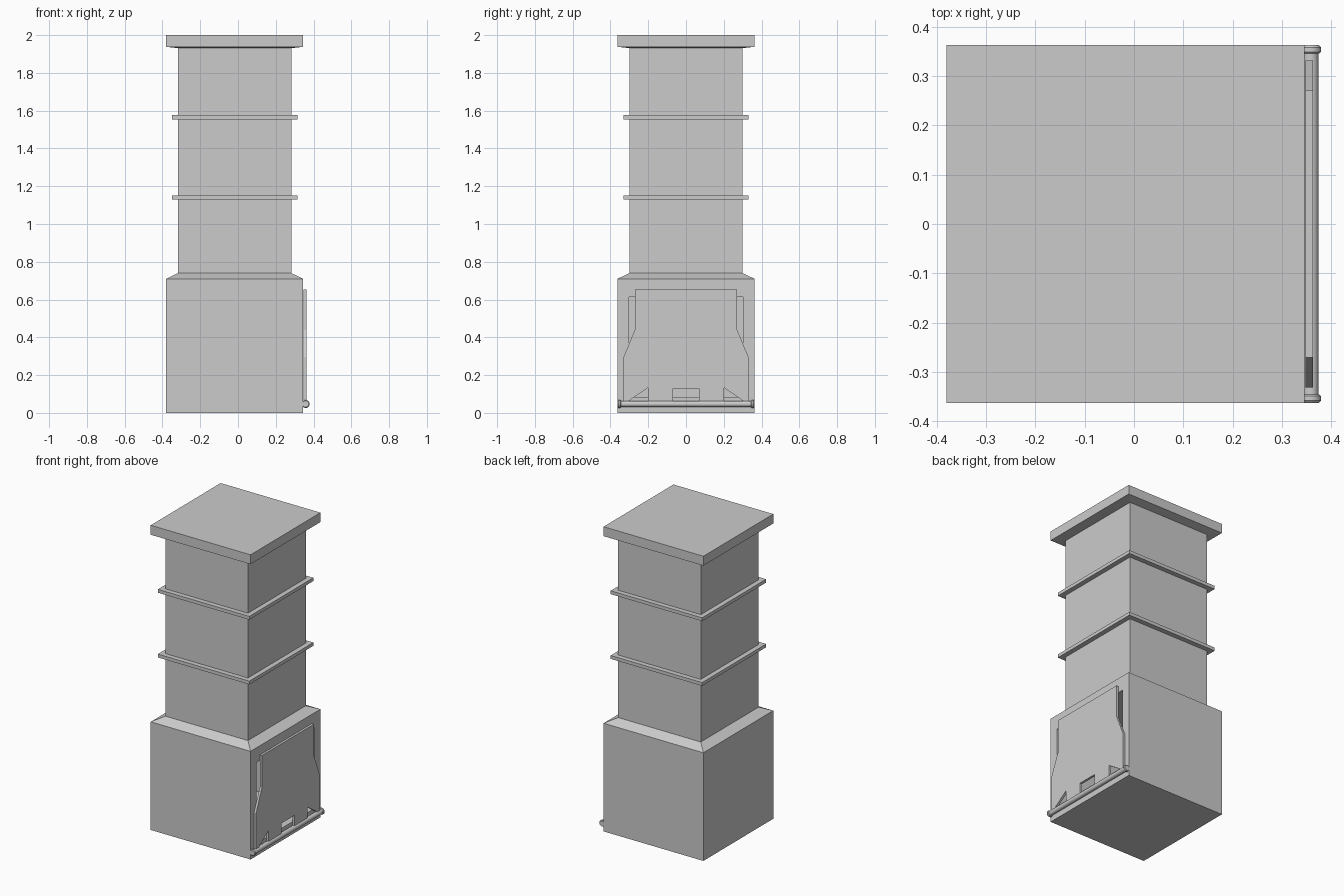
import bpy, bmesh, math

if "Cube" in bpy.data.objects:
    bpy.data.objects.remove(bpy.data.objects["Cube"])

CX = -0.0175          # column axis, shifted left because the door sticks out
FACE = 0.345          # x of the wall carrying the door


def make_object(name, bm):
    bmesh.ops.recalc_face_normals(bm, faces=bm.faces)
    mesh = bpy.data.meshes.new(name)
    bm.to_mesh(mesh)
    bm.free()
    obj = bpy.data.objects.new(name, mesh)
    bpy.context.collection.objects.link(obj)
    return obj


def square_loft(name, profile):
    """Stack of square sections given as (half width, height)."""
    bm = bmesh.new()
    rings = [[bm.verts.new((CX + sx * h, sy * h, z))
              for sx, sy in ((-1, -1), (1, -1), (1, 1), (-1, 1))] for h, z in profile]
    bm.faces.new(rings[0])
    bm.faces.new(rings[-1])
    for a, b in zip(rings, rings[1:]):
        for i in range(4):
            j = (i + 1) % 4
            bm.faces.new((a[i], a[j], b[j], b[i]))
    return make_object(name, bm)


def plate(name, outline, x0, x1):
    """Outline in (y, z) extruded along x."""
    bm = bmesh.new()
    face = bm.faces.new([bm.verts.new((x0, y, z)) for y, z in outline])
    ext = bmesh.ops.extrude_face_region(bm, geom=[face])
    moved = [v for v in ext["geom"] if isinstance(v, bmesh.types.BMVert)]
    bmesh.ops.translate(bm, verts=moved, vec=(x1 - x0, 0, 0))
    return make_object(name, bm)


def lathe_y(name, profile, x, z, sides=20):
    """Round bar along y from (radius, y) sections."""
    bm = bmesh.new()
    rings = []
    for r, y in profile:
        rings.append([bm.verts.new((x + r * math.cos(2 * math.pi * k / sides), y,
                                    z + r * math.sin(2 * math.pi * k / sides)))
                      for k in range(sides)])
    bm.faces.new(rings[0])
    bm.faces.new(rings[-1])
    for a, b in zip(rings, rings[1:]):
        for i in range(sides):
            j = (i + 1) % sides
            bm.faces.new((a[i], a[j], b[j], b[i]))
    obj = make_object(name, bm)
    bpy.ops.object.select_all(action='DESELECT')
    bpy.context.view_layer.objects.active = obj
    obj.select_set(True)
    bpy.ops.object.shade_smooth_by_angle(angle=math.radians(35))
    return obj


# Column: wide base, sloped shoulder, narrow shaft
column = square_loft("column", [(0.3625, 0), (0.3625, 0.71), (0.30, 0.74), (0.30, 1.932)])

# Chamber opening behind the door
cutter = plate("chamber_cutter", [(-0.303, 0.082), (0.303, 0.082), (0.303, 0.613), (-0.303, 0.613)],
               -0.32, FACE + 0.1)
cutter.hide_render = True
mod = column.modifiers.new("chamber", 'BOOLEAN')
mod.operation = 'DIFFERENCE'
mod.solver = 'EXACT'
mod.object = cutter
bpy.context.view_layer.objects.active = column
column.select_set(True)
bpy.ops.object.modifier_apply(modifier=mod.name)
bpy.data.objects.remove(cutter, do_unlink=True)

# Cap slab and the two trim bands
square_loft("cap", [(0.30, 1.931), (0.3625, 1.938), (0.3625, 2.0)])
for i, z in enumerate((1.14, 1.565)):
    square_loft(f"trim_band_{i + 1}", [(0.332, z - 0.011), (0.332, z + 0.011)])

# Door plate with shouldered sides and three notches along the bottom
half = [(0.068, 0.13), (0.068, 0.05), (0.20, 0.05), (0.20, 0.134), (0.302, 0.064),
        (0.302, 0.05), (0.331, 0.05), (0.331, 0.295), (0.271, 0.44), (0.271, 0.652)]
outline = half + [(-y, z) for y, z in reversed(half)]
plate("door", outline, FACE + 0.003, FACE + 0.018)

# Hinge rod with end knobs
HX, HZ = 0.358, 0.047
lathe_y("hinge_rod", [(0.016, -0.35), (0.016, 0.35)], HX, HZ)
for side, name in ((-1, "left"), (1, "right")):
    lathe_y(f"hinge_knob_{name}",
            [(0.017, side * 0.345), (0.021, side * 0.349), (0.021, side * 0.358), (0.017, side * 0.3625)],
            HX, HZ)
